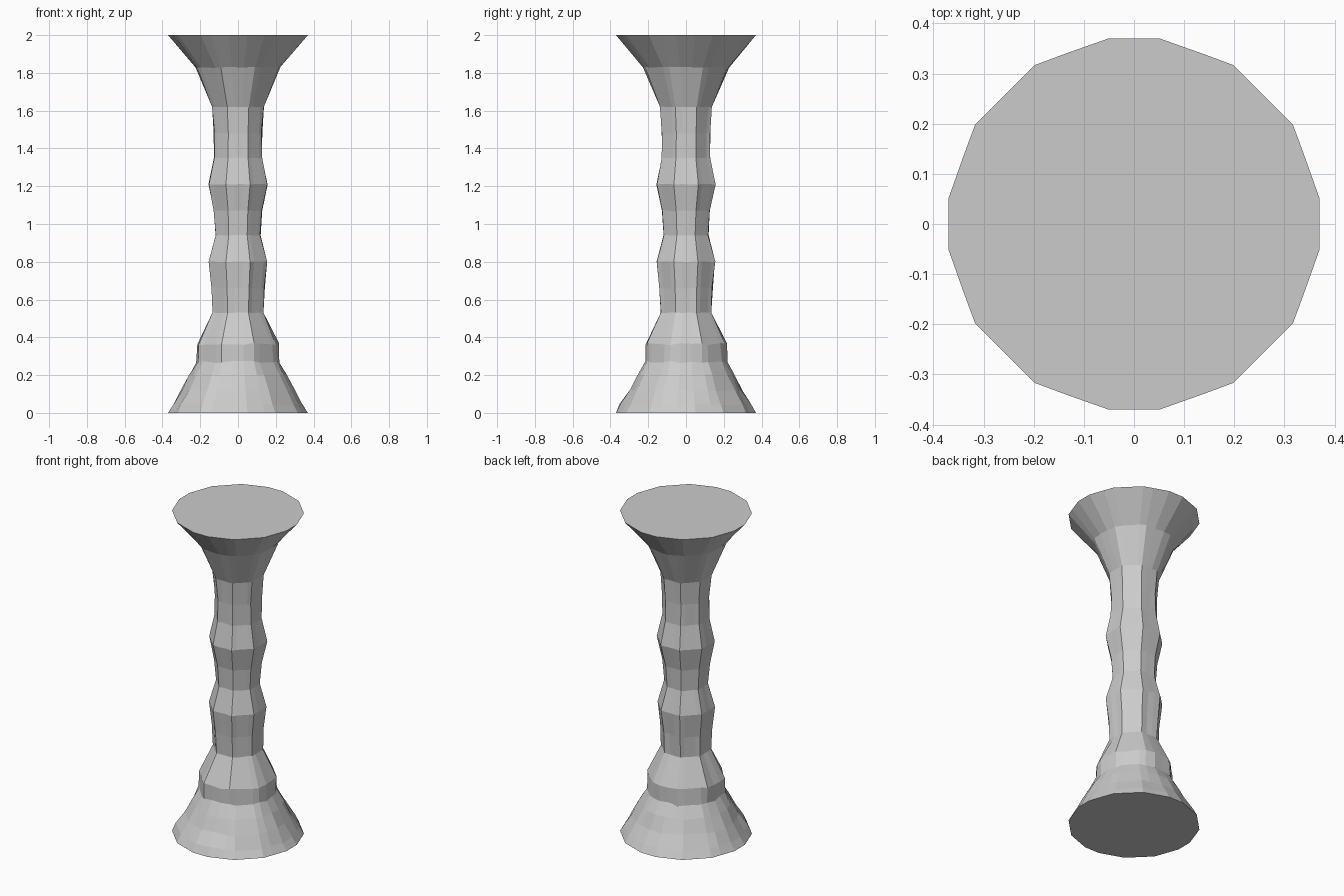
import bpy, bmesh, math, random

if "Cube" in bpy.data.objects:
    bpy.data.objects.remove(bpy.data.objects["Cube"])

random.seed(4)

# Rough-hewn column profile: height, half width, octagon amount (0 round, 1 octagonal), roughness
PROFILE = [
    (0.00, 0.370, 0.0, 0.000), (0.045, 0.345, 0.0, 0.006), (0.12, 0.298, 0.2, 0.005),
    (0.20, 0.255, 0.3, 0.004), (0.27, 0.216, 0.5, 0.006), (0.365, 0.212, 0.7, 0.006),
    (0.53, 0.133, 1.0, 0.002), (0.66, 0.139, 1.0, 0.004), (0.80, 0.154, 1.0, 0.002),
    (0.94, 0.118, 1.0, 0.002), (1.07, 0.127, 1.0, 0.002), (1.21, 0.155, 1.0, 0.002),
    (1.35, 0.127, 1.0, 0.002), (1.48, 0.126, 1.0, 0.003), (1.62, 0.137, 1.0, 0.001),
    (1.83, 0.225, 0.6, 0.003), (2.00, 0.370, 0.0, 0.000),
]
# Six uneven corners per quarter turn, including the octagon corners
ANGLES = [q * 90 + a for q in range(4) for a in (7.7, 22.5, 32.0, 58.0, 67.5, 82.3)]


def ring_radius(width, octagon, deg):
    """Blend the chipped round outline with a flat-sided octagon."""
    on_corner = deg % 90 in (22.5, 67.5)
    round_r = width * (0.99 if on_corner else 1.01)
    off = (deg + 22.5) % 45 - 22.5
    oct_r = width / math.cos(math.radians(off))
    return round_r * (1 - octagon) + oct_r * octagon


bm = bmesh.new()
rings = []
for z, width, octagon, rough in PROFILE:
    ring = []
    for deg in ANGLES:
        r = ring_radius(width, octagon, deg) + random.uniform(-rough, rough)
        dz = random.uniform(-rough, rough)
        a = math.radians(deg)
        ring.append(bm.verts.new((r * math.cos(a), r * math.sin(a), z + dz)))
    rings.append(ring)

# Side walls and flat end caps
n = len(ANGLES)
for low, high in zip(rings, rings[1:]):
    for i in range(n):
        j = (i + 1) % n
        bm.faces.new((low[i], low[j], high[j], high[i]))
bm.faces.new(rings[0][::-1])
bm.faces.new(rings[-1])
bmesh.ops.recalc_face_normals(bm, faces=bm.faces)

mesh = bpy.data.meshes.new("stone_column")
bm.to_mesh(mesh)
bm.free()
column = bpy.data.objects.new("stone_column", mesh)
bpy.context.collection.objects.link(column)
